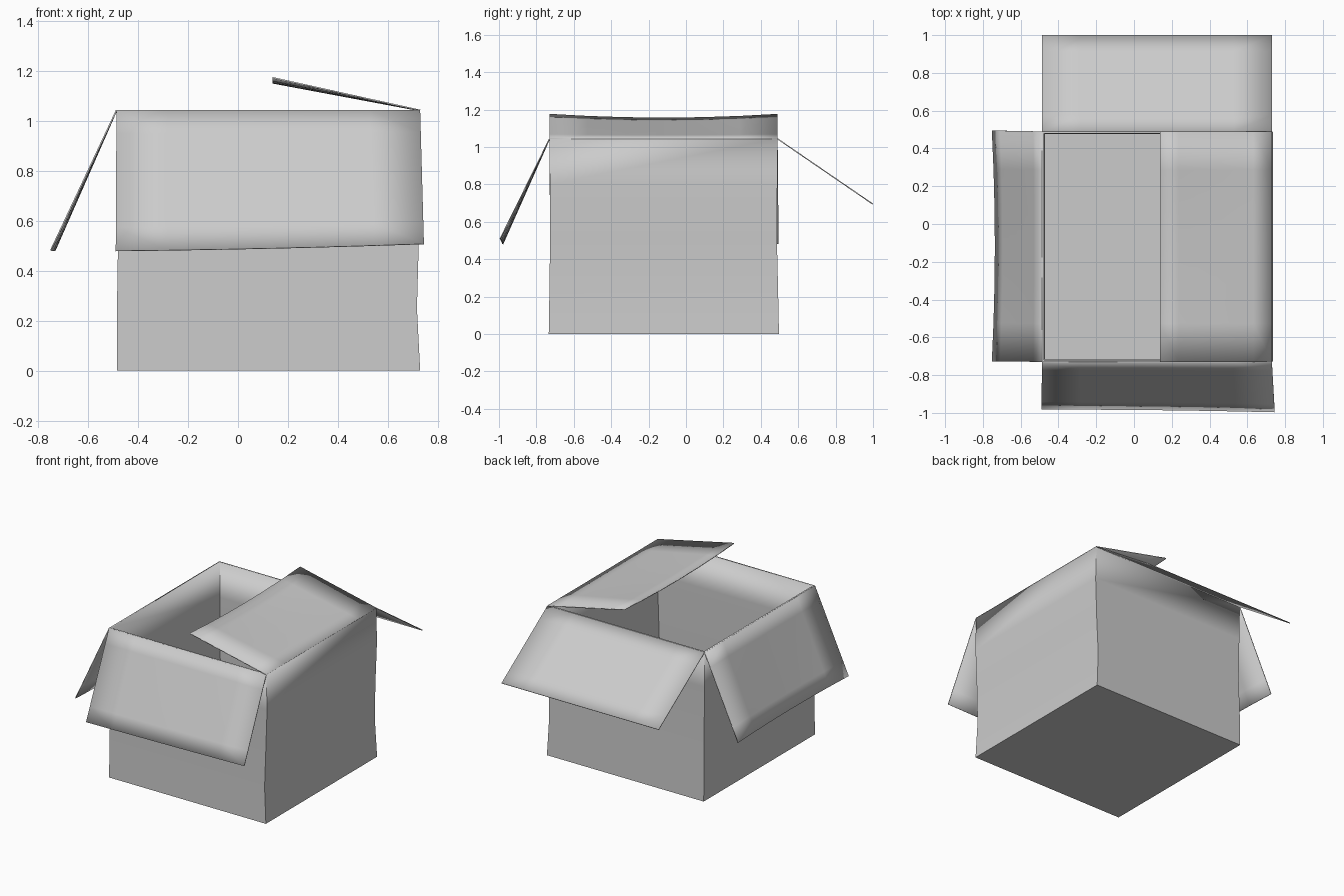
import bpy, bmesh
from mathutils import Vector

if "Cube" in bpy.data.objects:
    bpy.data.objects.remove(bpy.data.objects["Cube"])


def finish(name, bm, thickness, offset):
    bmesh.ops.recalc_face_normals(bm, faces=bm.faces)
    mesh = bpy.data.meshes.new(name)
    bm.to_mesh(mesh)
    bm.free()
    ob = bpy.data.objects.new(name, mesh)
    bpy.context.collection.objects.link(ob)
    bpy.ops.object.select_all(action='DESELECT')
    ob.select_set(True)
    bpy.context.view_layer.objects.active = ob
    bpy.ops.object.shade_smooth_by_angle(angle=0.5)
    mod = ob.modifiers.new("thickness", 'SOLIDIFY')
    mod.thickness = thickness
    mod.offset = offset
    mod.use_even_offset = True
    return ob


# Open carton: floor and slightly warped walls (z, left, right, front, back)
levels = [(0.0, -0.485, 0.73, -0.734, 0.497),
          (0.25, -0.485, 0.717, -0.730, 0.492),
          (0.5, -0.481, 0.724, -0.727, 0.486),
          (0.8, -0.485, 0.735, -0.728, 0.488),
          (1.045, -0.487, 0.73, -0.73, 0.49)]
bm = bmesh.new()
rings = [[bm.verts.new(p) for p in ((l, f, z), (r, f, z), (r, b, z), (l, b, z))]
         for z, l, r, f, b in levels]
bm.faces.new(rings[0])
for low, high in zip(rings, rings[1:]):
    for i in range(4):
        j = (i + 1) % 4
        bm.faces.new((low[i], low[j], high[j], high[i]))
finish("carton_body", bm, 0.01, -1)


# Bent cardboard flap running from a hinge edge to a tip edge
def flap(name, hinge, tip, sag, n=6):
    h0, h1, t0, t1 = (Vector(p) for p in (*hinge, *tip))
    sag = Vector(sag)
    bm = bmesh.new()
    grid = []
    for i in range(n + 1):
        t = i / n
        row = []
        for k in range(n + 1):
            u = k / n
            p = h0.lerp(h1, u).lerp(t0.lerp(t1, u), t)
            row.append(bm.verts.new(p + sag * (4 * u * (1 - u) * t)))
        grid.append(row)
    for i in range(n):
        for k in range(n):
            bm.faces.new((grid[i][k], grid[i][k + 1],
                          grid[i + 1][k + 1], grid[i + 1][k]))
    finish(name, bm, 0.006, 0)


L, R, F, B, T = -0.487, 0.73, -0.73, 0.49, 1.043
flap("front_flap", ((L, F, T), (R, F, T)),
     ((-0.49, -0.98, 0.48), (0.745, -0.994, 0.508)), (0, 0.004, -0.004))
flap("back_flap", ((L, B, T), (R, B, T)),
     ((L, 0.998, 0.695), (R, 0.998, 0.695)), (0, 0, 0))
flap("left_flap", ((L, F, T), (L, B, T)),
     ((-0.75, -0.727, 0.482), (-0.75, 0.495, 0.482)), (0.016, 0, 0))
flap("right_flap", ((R, F, T), (R, B, T)),
     ((0.138, F, 1.174), (0.138, B, 1.174)), (0, 0, -0.02))
